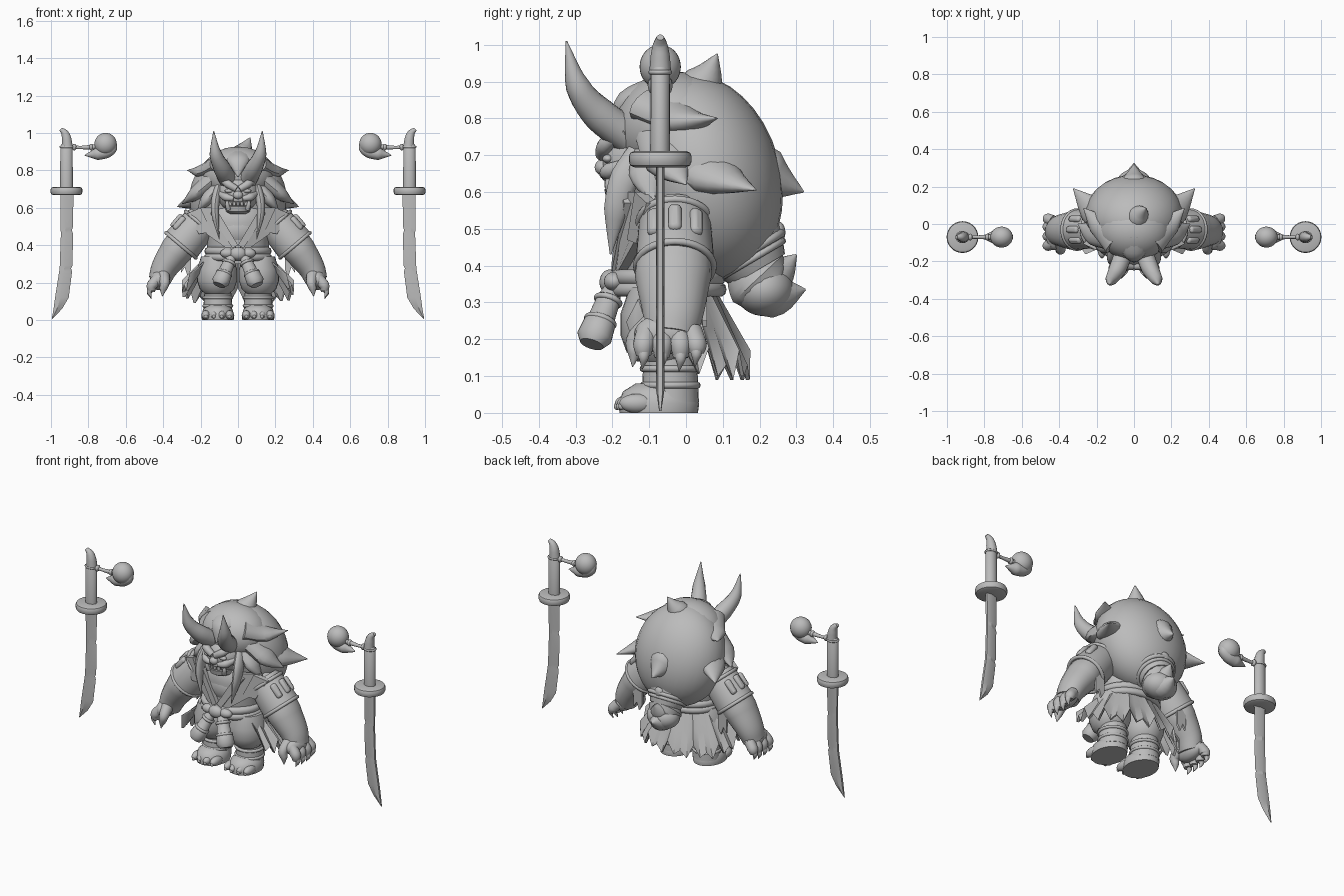
import bpy, bmesh, math
from mathutils import Vector, Matrix

cube = bpy.data.objects.get("Cube")
if cube:
    bpy.data.objects.remove(cube)

grey = bpy.data.materials.new("plain_grey")
grey.use_nodes = True
grey.diffuse_color = (0.5, 0.5, 0.5, 1)
grey.node_tree.nodes["Principled BSDF"].inputs["Base Color"].default_value = (0.5, 0.5, 0.5, 1)


def finish(name, bm, mirror=False, angle=40, bevel=0):
    """Turn a bmesh in world coordinates into a shaded, optionally mirrored object."""
    bmesh.ops.recalc_face_normals(bm, faces=bm.faces)
    me = bpy.data.meshes.new(name)
    bm.to_mesh(me)
    bm.free()
    me.materials.append(grey)
    ob = bpy.data.objects.new(name, me)
    bpy.context.collection.objects.link(ob)
    bpy.ops.object.select_all(action='DESELECT')
    ob.select_set(True)
    bpy.context.view_layer.objects.active = ob
    bpy.ops.object.shade_smooth_by_angle(angle=math.radians(angle))
    if bevel:
        mod = ob.modifiers.new("Bevel", 'BEVEL')
        mod.width, mod.segments = bevel, 2
    if mirror:
        ob.modifiers.new("Mirror", 'MIRROR').use_mirror_merge = False


def ball(name, loc, size, mirror=False, tilt=0):
    bm = bmesh.new()
    mat = Matrix.Translation(loc) @ Matrix.Rotation(tilt, 4, 'X') @ Matrix.Diagonal((*size, 1))
    bmesh.ops.create_uvsphere(bm, u_segments=28, v_segments=18, radius=1, matrix=mat)
    finish(name, bm, mirror)


def box(name, loc, size, rot, mirror=False, bevel=0.008):
    bm = bmesh.new()
    mat = Matrix.Translation(loc) @ rot @ Matrix.Diagonal((*size, 1))
    bmesh.ops.create_cube(bm, size=1, matrix=mat)
    finish(name, bm, mirror, 40, bevel)


def skin(bm, rings, closed=False):
    """Bridge equal rings of vertices; cap the ends unless closed."""
    n = len(rings[0])
    pairs = list(zip(rings, rings[1:])) + ([(rings[-1], rings[0])] if closed else [])
    for a, b in pairs:
        for i in range(n):
            bm.faces.new((a[i], a[(i + 1) % n], b[(i + 1) % n], b[i]))
    if not closed:
        bm.faces.new(rings[0])
        bm.faces.new(rings[-1])


def tube(name, pts, radii, mirror=False, flat=1.0, wide=(0, 1, 0), segs=14, steps=5):
    """Smooth tapered tube; 'wide' is the broad direction, 'flat' squashes the other."""
    p = [Vector(q) for q in pts]
    ext = [2 * p[0] - p[1]] + p + [2 * p[-1] - p[-2]]
    path = []
    for i in range(len(p) - 1):
        a, b, c, d = ext[i:i + 4]
        for s in range(steps):
            t = s / steps
            pos = 0.5 * (2 * b + (c - a) * t + (2 * a - 5 * b + 4 * c - d) * t * t
                         + (3 * b - a - 3 * c + d) * t ** 3)
            path.append((pos, radii[i] + (radii[i + 1] - radii[i]) * t))
    path.append((p[-1], radii[-1]))
    bm, rings = bmesh.new(), []
    for i, (pos, r) in enumerate(path):
        d = (path[min(i + 1, len(path) - 1)][0] - path[max(i - 1, 0)][0]).normalized()
        v = d.cross(Vector(wide)).normalized()
        u = v.cross(d)
        rings.append([bm.verts.new(pos + u * (r * math.cos(k)) + v * (r * flat * math.sin(k)))
                      for k in (2 * math.pi * j / segs for j in range(segs))])
    skin(bm, rings)
    finish(name, bm, mirror)


def lathe(name, profile, loc, squash=1.0, axis=(0, 0, 1), mirror=False, segs=28):
    """Revolve (radius, height) pairs around an axis; squash scales local y."""
    mat = Matrix.Translation(loc) @ Vector(axis).to_track_quat('Z', 'Y').to_matrix().to_4x4()
    bm, rings = bmesh.new(), []
    for r, z in profile:
        rings.append([bm.verts.new(mat @ Vector((r * math.cos(k), r * squash * math.sin(k), z)))
                      for k in (2 * math.pi * j / segs for j in range(segs))])
    skin(bm, rings)
    finish(name, bm, mirror)


def torus(name, loc, big, small, squash=1.0, axis=(0, 0, 1), mirror=False):
    mat = Matrix.Translation(loc) @ Vector(axis).to_track_quat('Z', 'Y').to_matrix().to_4x4()
    bm, rings = bmesh.new(), []
    for k in (2 * math.pi * j / 32 for j in range(32)):
        rings.append([bm.verts.new(mat @ Vector(((big + small * math.cos(t)) * math.cos(k),
                      (big + small * math.cos(t)) * squash * math.sin(k), small * math.sin(t))))
                      for t in (2 * math.pi * i / 10 for i in range(10))])
    skin(bm, rings, True)
    finish(name, bm, mirror)


def plate(name, outline, depth, y, curve=0.0):
    """Mirrored (x, z) outline extruded along y, bending backwards away from the middle."""
    bm = bmesh.new()
    rings = [[bm.verts.new((x, y + o + curve * x * x, z)) for x, z in outline] for o in (0, depth)]
    skin(bm, rings)
    finish(name, bm, True, 30)


# Hair mass leaning forward, with its curved spikes
ball("hair_mass", (0, 0.05, 0.64), (0.262, 0.207, 0.285), tilt=0.27)
ball("hair_crown", (0, -0.03, 0.775), (0.195, 0.165, 0.152))
tube("hairline_peak", [(0, -0.06, 0.87), (0, -0.16, 0.84), (0, -0.205, 0.765)], [0.09, 0.06, 0.002], wide=(1, 0, 0), flat=0.6)
tube("crown_spike", [(0, 0.0, 0.84), (0.03, 0.05, 0.9), (0.065, 0.085, 0.975)], [0.07, 0.055, 0.002])
tube("rear_spike", [(0, 0.1, 0.73), (0, 0.22, 0.645), (0, 0.32, 0.6)], [0.07, 0.075, 0.002], wide=(1, 0, 0))
for name, pts, r in (
        ("upper_side_spike", [(0.1, -0.1, 0.84), (0.19, 0.0, 0.795), (0.27, 0.085, 0.8)], 0.075),
        ("lower_side_spike", [(0.1, -0.04, 0.73), (0.225, 0.08, 0.645), (0.325, 0.19, 0.605)], 0.1),
        ("front_side_spike", [(0.1, -0.06, 0.78), (0.22, -0.045, 0.68), (0.3, 0.0, 0.62)], 0.085),
        ("cheek_spike", [(0.1, -0.07, 0.72), (0.17, -0.1, 0.64), (0.22, -0.09, 0.575)], 0.07)):
    tube(name, pts, [r, r * 0.8, 0.002], True, 0.6)
tube("hanging_lock", [(0.095, -0.1, 0.75), (0.12, -0.165, 0.64), (0.12, -0.19, 0.55), (0.1, -0.205, 0.43)],
     [0.03, 0.04, 0.033, 0.002], True, 0.6)

# Tied tail of hair at the back
back = Vector((0, 0.5, -0.85))
lathe("tail_neck", [(0.12, -0.05), (0.11, 0), (0.085, 0.06)], (0, 0.165, 0.44), axis=back)
torus("tail_rope", (0, 0.168, 0.435), 0.105, 0.012, axis=back)
torus("tail_rope_lower", (0, 0.177, 0.417), 0.098, 0.01, axis=back)
ball("tail_knot", (0, 0.25, 0.49), (0.028, 0.02, 0.03))
tube("tail_tuft", [(0, 0.165, 0.41), (0, 0.195, 0.365), (0, 0.25, 0.325), (0, 0.325, 0.335)],
     [0.06, 0.095, 0.07, 0.002], wide=(1, 0, 0))
ball("tuft_belly", (0, 0.212, 0.335), (0.095, 0.08, 0.072))
tube("tuft_upper_tip", [(0, 0.2, 0.36), (0, 0.255, 0.385), (0, 0.3, 0.43)], [0.06, 0.05, 0.002])

# Horned mask
tube("horn", [(0.045, -0.13, 0.735), (0.085, -0.235, 0.81), (0.12, -0.295, 0.89), (0.13, -0.325, 1.01)],
     [0.05, 0.047, 0.033, 0.002], True)
ball("mask", (0, -0.11, 0.675), (0.115, 0.118, 0.105))
tube("brow", [(0.008, -0.228, 0.7), (0.055, -0.218, 0.728), (0.105, -0.165, 0.765)], [0.018, 0.022, 0.008], True)
ball("eye", (0.047, -0.212, 0.69), (0.024, 0.015, 0.012), True)
ball("nose", (0, -0.226, 0.667), (0.026, 0.022, 0.022))
tube("cheek", [(0.022, -0.224, 0.648), (0.065, -0.208, 0.657), (0.105, -0.155, 0.68)], [0.012, 0.022, 0.012], True)
lathe("jaw", [(0.045, 0), (0.064, 0.012), (0.07, 0.04), (0.055, 0.045)], (0, -0.152, 0.567))
torus("lip", (0, -0.162, 0.642), 0.056, 0.012)
for i in range(5):
    x = (i - 2) * 0.021
    box("tooth", (x, -0.214 + 8 * x * x, 0.622), (0.017, 0.014, 0.026), Matrix(), bevel=0.004)
tube("tusk", [(0.05, -0.2, 0.59), (0.058, -0.21, 0.62), (0.055, -0.21, 0.66)], [0.013, 0.011, 0.001], True)

# Torso, robe and lapels
lathe("torso", [(0.15, 0.3), (0.165, 0.36), (0.165, 0.44), (0.18, 0.52), (0.16, 0.59), (0.09, 0.64)],
      (0, -0.04, 0), 0.8)
ball("chest", (0, -0.1, 0.48), (0.125, 0.085, 0.1))
plate("lapel", [(0.02, 0.375), (0.05, 0.375), (0.17, 0.46), (0.165, 0.49), (0.245, 0.5), (0.215, 0.6), (0.13, 0.6)],
      0.025, -0.195, 1.8)
plate("inner_lapel", [(0.0, 0.4), (0.03, 0.385), (0.15, 0.57), (0.12, 0.6)], 0.025, -0.203, 1.6)
plate("collar_point", [(0.14, 0.47), (0.21, 0.46), (0.27, 0.57), (0.2, 0.6)], 0.03, -0.18, 1.0)

# Belt rope, knot and hanging tassels
torus("belt_upper", (0, -0.05, 0.368), 0.158, 0.022, 0.88)
torus("belt_lower", (0, -0.05, 0.335), 0.162, 0.02, 0.88)
ball("belt_knot", (0, -0.205, 0.355), (0.045, 0.03, 0.035))
ball("belt_bow", (0.055, -0.195, 0.357), (0.04, 0.028, 0.026), True)
tassel_dir = Vector((0.4, -0.34, -0.9)).normalized()
top = Vector((0.035, -0.2, 0.335))
lathe("tassel", [(0.025, 0), (0.034, 0.03), (0.038, 0.09), (0.045, 0.1), (0.05, 0.15), (0.035, 0.172)],
      top, 0.9, tassel_dir, True)
for d, r in ((0.035, 0.034), (0.1, 0.04)):
    torus("tassel_band", top + tassel_dir * d, r, 0.008, 0.9, tassel_dir, True)

# Jagged skirt, open at the front, short and flared at the hips, long behind
bm, rows = bmesh.new(), []
count = 32
for i in range(count + 1):
    a = math.radians(-30 + 240 * i / count)
    hem = (0.17, 0.1, 0.13, 0.09)[i % 4] + 0.07 * max(0, 0.6 - math.sin(a))
    shell = []
    for off in (0, -0.014):
        col = []
        for k in (0, 0.5, 1):
            r = 0.17 + 0.13 * k + off
            col.append(bm.verts.new((r * math.cos(a), -0.05 + 0.75 * r * math.sin(a), 0.34 + (hem - 0.34) * k)))
        shell += col if off == 0 else col[::-1]
    rows.append(shell)
skin(bm, rows)
finish("skirt", bm, angle=30)

# Puffy trousers, wrapped ankles and feet
lathe("trouser_leg", [(0.065, 0.14), (0.092, 0.165), (0.107, 0.21), (0.107, 0.27), (0.085, 0.34)],
      (0.112, -0.062, 0), 1.08, mirror=True)
lathe("ankle", [(0.078, 0.03), (0.075, 0.1), (0.07, 0.17)], (0.108, -0.043, 0), mirror=True)
for z in (0.075, 0.12):
    torus("ankle_band", (0.108, -0.043, z), 0.074, 0.009, mirror=True)
lathe("foot", [(0.085, 0), (0.088, 0.025), (0.078, 0.058), (0.05, 0.08)], (0.108, -0.074, 0), 1.25, mirror=True)
for i in range(4):
    x = 0.045 + 0.042 * i
    ball("toe", (x, -0.145 + 0.006 * abs(i - 1), 0.026), (0.024, 0.048, 0.026), True)
    ball("toenail", (x, -0.187 + 0.006 * abs(i - 1), 0.018), (0.009, 0.009, 0.01), True)

# Arms with clawed hands
tube("arm", [(0.17, -0.03, 0.53), (0.27, -0.03, 0.45), (0.33, -0.035, 0.37), (0.392, -0.035, 0.28), (0.42, -0.042, 0.21)],
     [0.09, 0.102, 0.104, 0.085, 0.07], True, 0.85, segs=22)
ball("palm", (0.425, -0.05, 0.215), (0.047, 0.09, 0.055), True)
for i, y in enumerate((-0.115, -0.065, -0.015, 0.028)):
    drop = (0.005, 0, 0, 0.012)[i]
    tube("finger", [(0.43, y * 0.85 - 0.008, 0.22), (0.46, y, 0.185), (0.463, y, 0.15 + drop)], [0.03, 0.029, 0.02], True)
    tube("claw", [(0.464, y, 0.17 + drop), (0.474, y, 0.145 + drop), (0.463, y - 0.004, 0.113 + drop)],
         [0.019, 0.014, 0.001], True)
tube("thumb", [(0.4, -0.09, 0.24), (0.392, -0.135, 0.2), (0.4, -0.14, 0.165), (0.405, -0.145, 0.125)],
     [0.035, 0.027, 0.02, 0.001], True)

# Shoulder armour: sleeve, rims and raised pads
down = Vector((0.645, 0, -0.764))
out = Vector((0.764, 0, 0.645))
start = Vector((0.185, -0.03, 0.54))
lathe("shoulder_sleeve", [(0.085, 0), (0.098, 0.03), (0.108, 0.19), (0.09, 0.19)], start, 1, down, True)
for d, r in ((0.03, 0.098), (0.185, 0.104)):
    torus("sleeve_rim", start + down * d, r, 0.01, 1, down, True)
for turn in (-0.6, 0, 0.6):
    rot = Matrix.Rotation(turn, 4, down) @ Matrix((out, Vector((0, 1, 0)), down)).transposed().to_4x4()
    spot = start + down * 0.1 + rot @ Vector((0.1, 0, 0))
    box("shoulder_pad", spot, (0.034, 0.036, 0.085), rot, True, 0.012)
plate("sleeve_scrap", [(0.25, 0.4), (0.31, 0.38), (0.305, 0.25), (0.285, 0.28), (0.27, 0.235), (0.25, 0.27)],
      0.012, 0.045)

# Floating swords
SX, SY = 0.917, -0.07
lathe("sword_guard", [(0.07, 0.667), (0.081, 0.672), (0.085, 0.682), (0.085, 0.698), (0.081, 0.707), (0.07, 0.711)],
      (SX, SY, 0), mirror=True)
lathe("sword_handle", [(0.034, 0.7), (0.033, 0.93), (0.026, 0.94)], (SX, SY, 0), 0.8, mirror=True, segs=16)
torus("handle_band", (SX, SY, 0.925), 0.032, 0.006, 0.85, mirror=True)
tube("pommel_hook", [(SX - 0.005, SY, 0.92), (SX, SY, 0.97), (SX + 0.01, SY, 1.0), (SX + 0.032, SY, 1.02)],
     [0.03, 0.026, 0.02, 0.01], True)
bm, rings = bmesh.new(), []
for z, cutting, spine in ((0.68, 0.88, 0.95), (0.5, 0.882, 0.948), (0.48, 0.888, 0.948), (0.46, 0.882, 0.947),
                          (0.29, 0.885, 0.953), (0.275, 0.893, 0.954), (0.26, 0.887, 0.956),
                          (0.12, 0.905, 0.978), (0.06, 0.94, 0.986), (0.005, 0.993, 0.996)):
    thick = 0.011 if z > 0.05 else 0.003
    mid = cutting + (spine - cutting) * 0.6
    rings.append([bm.verts.new(c) for c in ((cutting, SY, z), (mid, SY - thick, z), (spine, SY - thick * 0.6, z),
                                            (spine, SY + thick * 0.6, z), (mid, SY + thick, z))])
skin(bm, rings)
finish("sword_blade", bm, True, 25)

# Curled charms tied to the swords
tube("charm_cord", [(0.89, SY, 0.925), (0.84, SY, 0.922), (0.765, SY, 0.925)], [0.01, 0.009, 0.014], True)
for x in (0.875, 0.785):
    ball("cord_bead", (x, SY, 0.924), (0.012, 0.018, 0.018), True)
ball("charm_ball", (0.708, SY, 0.94), (0.06, 0.056, 0.06), True)
tube("charm_curl", [(0.675, SY, 0.96), (0.675, SY, 0.92), (0.705, SY, 0.898), (0.755, SY, 0.888), (0.82, SY, 0.88)],
     [0.02, 0.03, 0.034, 0.034, 0.002], True)
